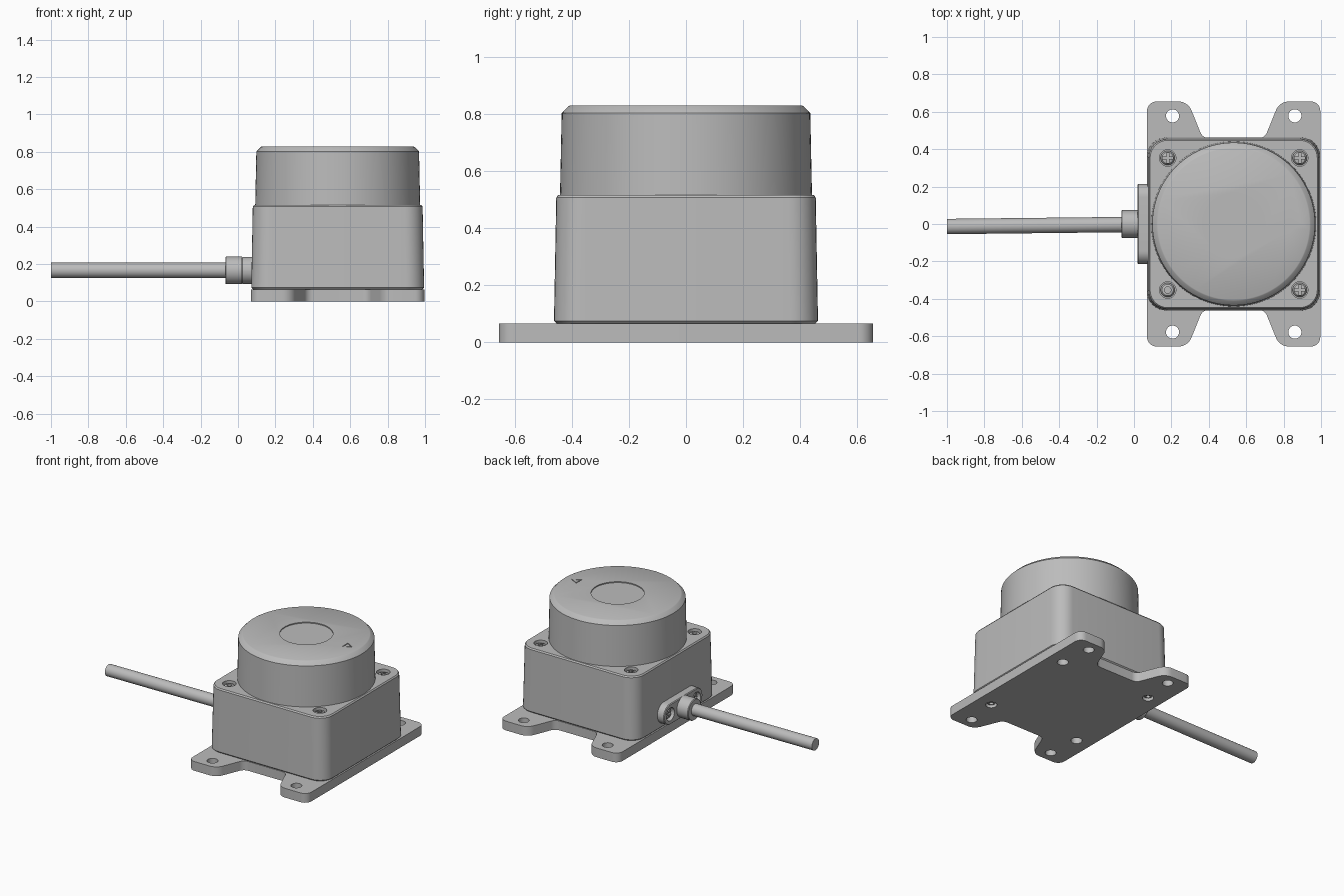
import bpy, bmesh, math
from mathutils import Vector, Matrix

if "Cube" in bpy.data.objects:
    bpy.data.objects.remove(bpy.data.objects["Cube"])

CX = 0.533                      # centre of the housing
SCREW, EAR_X, EAR_Y = 0.353, 0.327, 0.578
CABLE_Z = 0.166
UP = Matrix.Identity(4)
OUT = Matrix.Rotation(-math.pi / 2, 4, 'Y')   # local z points to -x

grey = bpy.data.materials.new("light grey")
grey.use_nodes = True
grey.diffuse_color = (0.5, 0.5, 0.5, 1)
grey.node_tree.nodes["Principled BSDF"].inputs["Base Color"].default_value = (0.5, 0.5, 0.5, 1)


def outline(corners, steps=8):
    """Closed outline from (x, y, radius) corners, each rounded by an arc."""
    pts = []
    for i, (x, y, r) in enumerate(corners):
        p = Vector((x, y))
        a = (Vector(corners[i - 1][:2]) - p).normalized()
        b = (Vector(corners[(i + 1) % len(corners)][:2]) - p).normalized()
        half = a.angle(b) / 2
        c = p + (a + b).normalized() * r / math.sin(half)
        s = p + a * r / math.tan(half) - c
        e = p + b * r / math.tan(half) - c
        sweep = math.atan2(s.x * e.y - s.y * e.x, s.dot(e))
        for k in range(steps + 1):
            t = sweep * k / steps
            pts.append((c.x + s.x * math.cos(t) - s.y * math.sin(t),
                        c.y + s.x * math.sin(t) + s.y * math.cos(t)))
    return pts


def rect(hx, hy, r):
    return outline([(-hx, -hy, r), (hx, -hy, r), (hx, hy, r), (-hx, hy, r)])


def circle(r, n=48):
    return [(r * math.cos(2 * math.pi * k / n), r * math.sin(2 * math.pi * k / n)) for k in range(n)]


def loft(name, sections, loc=(0, 0, 0), turn=UP):
    """Solid skinned through (outline, height) sections and capped."""
    bm = bmesh.new()
    rings = [[bm.verts.new((x, y, z)) for x, y in pts] for pts, z in sections]
    for lo, hi in zip(rings, rings[1:]):
        for i in range(len(lo)):
            bm.faces.new((lo[i - 1], lo[i], hi[i], hi[i - 1]))
    bm.faces.new(rings[0][::-1])
    bm.faces.new(rings[-1])
    bmesh.ops.recalc_face_normals(bm, faces=bm.faces)
    bm.transform(Matrix.Translation(loc) @ turn)
    mesh = bpy.data.meshes.new(name)
    bm.to_mesh(mesh)
    bm.free()
    mesh.materials.append(grey)
    ob = bpy.data.objects.new(name, mesh)
    bpy.context.collection.objects.link(ob)
    return ob


def lathe(name, profile, loc=(0, 0, 0), turn=UP, n=48):
    return loft(name, [(circle(r, n), z) for r, z in profile], loc, turn)


def activate(ob):
    bpy.ops.object.select_all(action='DESELECT')
    ob.select_set(True)
    bpy.context.view_layer.objects.active = ob


def cut(ob, cutters):
    for c in cutters:
        mod = ob.modifiers.new("cut", 'BOOLEAN')
        mod.operation, mod.solver, mod.object = 'DIFFERENCE', 'EXACT', c
        activate(ob)
        bpy.ops.object.modifier_apply(modifier=mod.name)
        bpy.data.objects.remove(c)


def screw(name, loc, r, turn=UP, socket=False):
    """Domed screw head with a cross slot, or a round socket; loc is its top."""
    head = lathe(name, [(r, -0.04), (r, -0.012), (r * 0.8, -0.003), (r * 0.5, 0)], loc, turn, 32)
    if socket:
        cut(head, [lathe("cutter", [(r * 0.45, -0.02), (r * 0.45, 0.02)], loc, turn, 24)])
    else:
        long, thin = r * 0.72, r * 0.17
        cut(head, [loft("cutter", [(rect(a, b, 0.001), -0.014), (rect(a, b, 0.001), 0.02)], loc, turn)
                   for a, b in ((long, thin), (thin, long))])


quad = [(sx, sy) for sx in (-1, 1) for sy in (-1, 1)]

# Mounting plate with four ears
quarter = [(0.463, 0.655, 0.05), (0.245, 0.655, 0.075), (0.165, 0.458, 0.05)]
corners = (quarter + [(-x, y, r) for x, y, r in quarter[::-1]]
           + [(-x, -y, r) for x, y, r in quarter] + [(x, -y, r) for x, y, r in quarter[::-1]])
shape = outline(corners)
plate = loft("mounting_plate", [(shape, 0), (shape, 0.065)], (CX, 0, 0))
cut(plate, [lathe("cutter", [(0.035, -0.1), (0.035, 0.2)], (CX + sx * EAR_X, sy * EAR_Y, 0), n=32)
            for sx, sy in quad])
cut(plate, [lathe("cutter", [(0.036, -0.1), (0.036, 0.04)], (CX + sx * SCREW, sy * SCREW, 0), n=32)
            for sx, sy in quad])

# Lower housing, slightly tapered
body = loft("housing", [(rect(h, h, r), z) for h, r, z in (
    (0.45, 0.09, 0.063), (0.462, 0.1, 0.075), (0.454, 0.1, 0.507), (0.447, 0.094, 0.516))], (CX, 0, 0))
cut(body, [lathe("cutter", [(0.044, 0.478), (0.044, 0.6)], (CX + sx * SCREW, sy * SCREW, 0), n=32)
           for sx, sy in quad])

# Round sensor head with a recessed disc and a direction arrow
head = lathe("sensor_head", [(0.441, 0.51), (0.435, 0.802), (0.43, 0.807), (0.411, 0.826), (0.405, 0.829)],
             (CX, 0, 0), n=96)
cut(head, [lathe("cutter", [(0.17, 0.822), (0.17, 0.9)], (CX, 0, 0), n=64)])
triangles = [[(x * k, y * k) for x, y in ((0.037, 0), (-0.022, 0.033), (-0.022, -0.033))] for k in (1, 0.72)]
cut(head, [loft("cutter", [(triangles[0], 0.822), (triangles[0], 0.9)], (0.856, 0, 0))])
loft("arrow_centre", [(triangles[1], 0.815), (triangles[1], 0.829)], (0.856, 0, 0))

# Housing screws above and below
for sx, sy in quad:
    x, y = CX + sx * SCREW, sy * SCREW
    screw("housing_screw", (x, y, 0.506), 0.038, socket=(sx < 0 and sy < 0))
    if sx != sy:
        screw("base_screw", (x, y, 0.01), 0.031, Matrix.Rotation(math.pi, 4, 'X'), socket=True)

# Cable gland flange on the side
flange = loft("gland_flange", [(rect(0.072, 0.215, 0.071), 0), (rect(0.072, 0.215, 0.071), 0.055),
                               (rect(0.067, 0.21, 0.066), 0.06)], (0.08, 0, CABLE_Z), OUT)
cut(flange, [lathe("cutter", [(0.045, 0.03), (0.045, 0.1)], (0.08, s * 0.145, CABLE_Z), OUT, 32)
             for s in (-1, 1)])
for s in (-1, 1):
    screw("flange_screw", (0.032, s * 0.145, CABLE_Z), 0.038, OUT)
lathe("gland_collar", [(0.074, 0), (0.074, 0.085), (0.07, 0.09)], (0.022, 0, CABLE_Z), OUT)

# Cable, drifting slightly sideways
lathe("cable", [(0.041, 0), (0.041, 0.95)], (-0.05, -0.003, CABLE_Z),
      Matrix.Rotation(0.011, 4, 'Z') @ OUT, 32)

for ob in bpy.context.collection.objects:
    if ob.type == 'MESH':
        activate(ob)
        bpy.ops.object.shade_smooth_by_angle(angle=math.radians(30))
